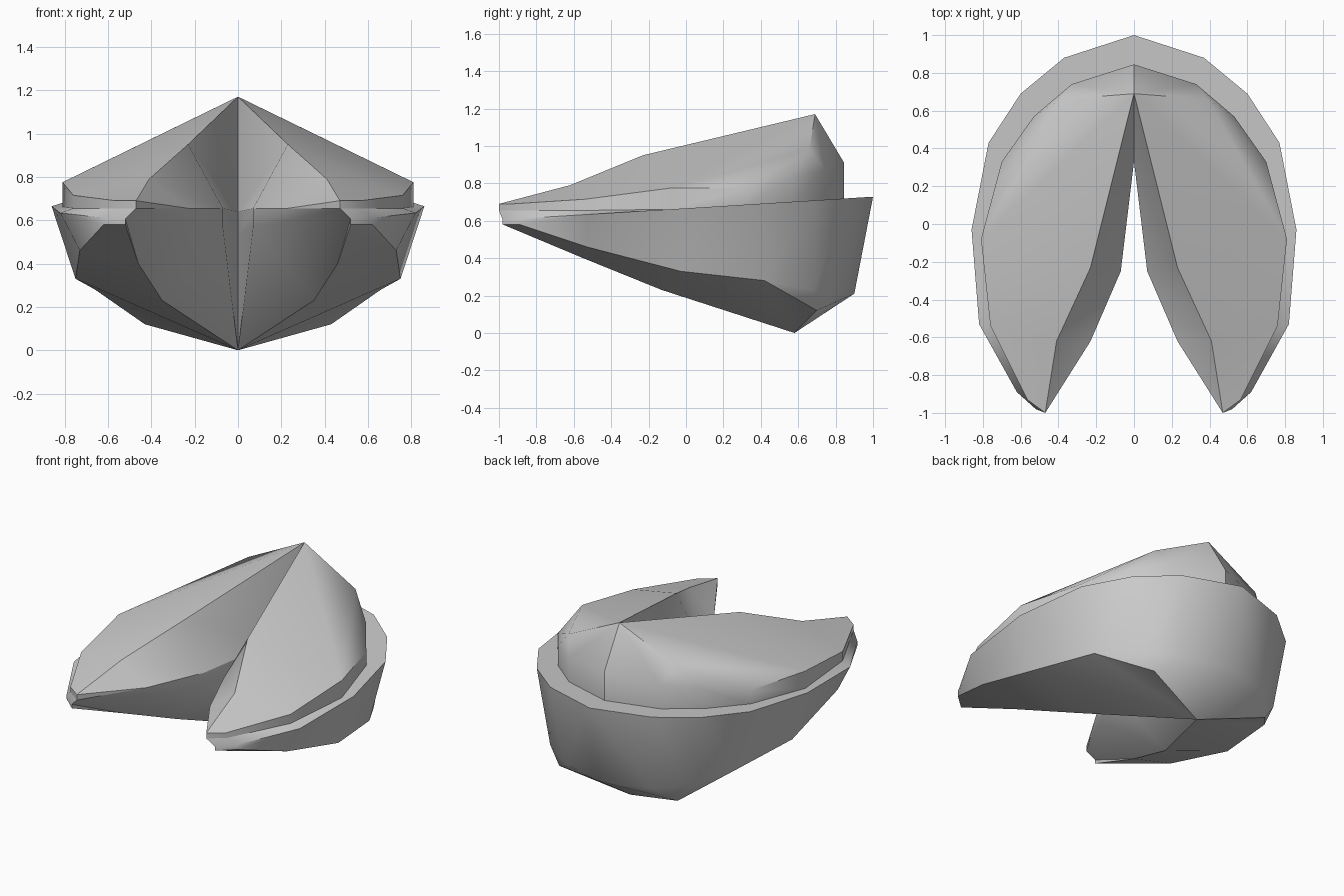
import bpy, bmesh, math
from mathutils import Vector

if "Cube" in bpy.data.objects:
    bpy.data.objects.remove(bpy.data.objects["Cube"])

# Right-hand half of each contour, running from the closed back to the arm tip.
# Outer contours have 8 points, inner contours have 4.
rim_xy = [(0, 1), (.37, .88), (.60, .69), (.77, .43), (.86, -.03), (.82, -.53), (.62, -.89), (.52, -.98)]
rim = [(x, y, .608 + (y + .94) * .062) for x, y in rim_xy]

top_edge = [(0, .845, .91), (.33, .74, .875), (.53, .57, .83), (.70, .33, .775),
            (.81, -.08, .775), (.76, -.54, .715), (.565, -.93, .69), (.47, -1, .69)]
top_base = [(x, y, max(.655, .608 + (y + .94) * .062)) for x, y, z in top_edge]
bottom_edge = [(0, .90, .21), (.32, .81, .21), (.51, .68, .23), (.66, .42, .28),
               (.75, -.03, .33), (.73, -.53, .46), (.62, -.89, .58), (.52, -.98, .58)]

top_ridge = [(0, .69, 1.17), (.23, -.23, .95), (.41, -.62, .79), (.47, -1, .69)]
inner_high = [(0, .33, .64), (.07, -.25, .655), (.23, -.62, .655), (.47, -1, .655)]
inner_low = [(0, .33, .535), (.07, -.25, .57), (.25, -.62, .60), (.52, -.98, .605)]
bottom_ridge = [(0, .58, 0), (.35, -.13, .23), (.46, -.55, .40), (.52, -.98, .58)]


def outer(c):
    """Repeat the side point so outer contours have nine stations."""
    return c[:5] + c[4:]


def inner(c, bulge=None):
    """Spread an inner contour over nine stations, with an optional shoulder bulge."""
    return [c[0]] + [bulge or c[0]] * 3 + [c[0], c[1], c[2], c[3], c[3]]


def shell(name, strips):
    """Skin the strips between contours and mirror them across x = 0."""
    bm = bmesh.new()
    for a, b in strips:
        for i in range(8):
            for tri in ((a[i], b[i], b[i + 1]), (a[i], b[i + 1], a[i + 1])):
                p, q, r = (Vector(v) for v in tri)
                if (q - p).cross(r - p).length > 1e-5:
                    bm.faces.new([bm.verts.new(v) for v in (r, q, p)])
    bmesh.ops.remove_doubles(bm, verts=bm.verts, dist=.002)
    mesh = bpy.data.meshes.new(name)
    bm.to_mesh(mesh)
    bm.free()
    ob = bpy.data.objects.new(name, mesh)
    bpy.context.collection.objects.link(ob)
    mirror = ob.modifiers.new("Mirror", 'MIRROR')
    mirror.use_clip = True
    bpy.ops.object.select_all(action='DESELECT')
    bpy.context.view_layer.objects.active = ob
    ob.select_set(True)
    bpy.ops.object.modifier_apply(modifier=mirror.name)
    bpy.ops.object.shade_smooth_by_angle(angle=math.radians(35))
    return ob


# Upper shell: inner wall, domed top, low outer wall
shell("upper_shell", [
    (inner(inner_high), inner(top_ridge)),
    (inner(top_ridge, (.39, .66, .98)), outer(top_edge)),
    (outer(top_edge), outer(top_base)),
])

# Lower shell: ledge, outer wall, keeled underside, inner wall
shell("lower_shell", [
    (outer(top_base), outer(rim)),
    (outer(rim), outer(bottom_edge)),
    (outer(bottom_edge), inner(bottom_ridge, (.43, .70, .12))),
    (inner(bottom_ridge), inner(inner_low)),
    (inner(inner_low), inner(inner_high)),
])
